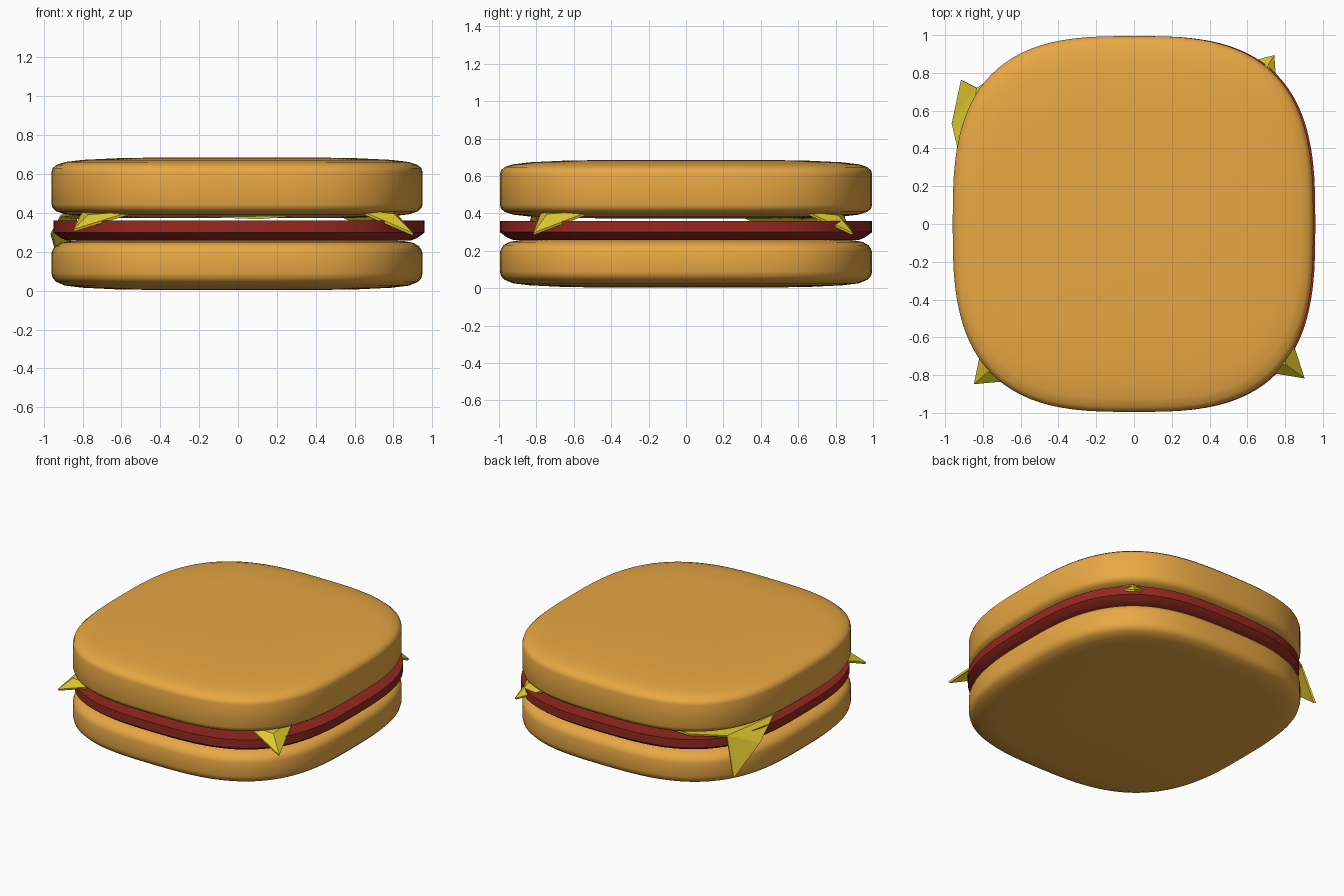
import bpy, bmesh, math

if "Cube" in bpy.data.objects:
    bpy.data.objects.remove(bpy.data.objects["Cube"])


def material(name, color):
    m = bpy.data.materials.new(name)
    m.diffuse_color = (*color, 1)
    m.use_nodes = True
    m.node_tree.nodes["Principled BSDF"].inputs["Base Color"].default_value = m.diffuse_color
    return m


def finish(name, bm, mat, angle=None):
    bmesh.ops.recalc_face_normals(bm, faces=bm.faces)
    me = bpy.data.meshes.new(name)
    bm.to_mesh(me)
    bm.free()
    me.materials.append(mat)
    ob = bpy.data.objects.new(name, me)
    bpy.context.collection.objects.link(ob)
    if angle:
        bpy.ops.object.select_all(action='DESELECT')
        ob.select_set(True)
        bpy.context.view_layer.objects.active = ob
        bpy.ops.object.shade_smooth_by_angle(angle=math.radians(angle))
    return ob


def rounded_square(t, a, b, n=2.95):
    c, s = math.cos(t), math.sin(t)
    return (a * math.copysign(abs(c) ** (2 / n), c),
            b * math.copysign(abs(s) ** (2 / n), s))


def slab(name, profile, mat, cx, angle, segs=96):
    """Loft rounded-square rings; profile rows are (inset from the rim, z)."""
    bm = bmesh.new()
    rings = []
    for inset, z in profile:
        ring = []
        for i in range(segs):
            x, y = rounded_square(2 * math.pi * i / segs, 0.955 - inset, 0.995 - inset)
            ring.append(bm.verts.new((x + cx, y, z)))
        rings.append(ring)
    for lo, hi in zip(rings, rings[1:]):
        for i in range(segs):
            j = (i + 1) % segs
            bm.faces.new((lo[i], lo[j], hi[j], hi[i]))
    bm.faces.new(rings[0])
    bm.faces.new(rings[-1])
    return finish(name, bm, mat, angle)


bread = material("bread", (0.81, 0.39, 0.057))
meat = material("meat", (0.30, 0.022, 0.014))
cheese = material("cheese", (0.75, 0.58, 0.028))

# Buns: soft-edged slabs with slightly domed faces
slab("bottom_bun", [(0.6, 0.003), (0.35, 0.006), (0.16, 0.015), (0.07, 0.026), (0.025, 0.045),
                    (0.006, 0.065), (0, 0.09), (0, 0.19), (0.006, 0.21), (0.02, 0.23),
                    (0.05, 0.247), (0.1, 0.256), (0.25, 0.26), (0.6, 0.262)], bread, -0.005, 50)
slab("top_bun", [(0.6, 0.373), (0.35, 0.375), (0.16, 0.383), (0.07, 0.393), (0.025, 0.408),
                 (0.006, 0.425), (0, 0.445), (0, 0.61), (0.006, 0.63), (0.025, 0.647),
                 (0.07, 0.662), (0.16, 0.673), (0.35, 0.682), (0.6, 0.686)], bread, -0.005, 50)

# Patty: upright rim with a sloping underside
slab("patty", [(0.07, 0.258), (0.04, 0.27), (0.012, 0.29), (0, 0.30), (0, 0.36)], meat, 0.005, 30)

# Cheese slice: flat sheet under the top bun with four drooping corner flaps
bm = bmesh.new()
sheet = [(-0.8, -0.62, 0.40), (-0.55, -0.82, 0.40), (0.1, -0.8, 0.375), (0.62, -0.77, 0.41),
         (0.8, -0.5, 0.41), (0.76, 0.65, 0.40), (0.5, 0.83, 0.40), (-0.62, 0.85, 0.38),
         (-0.83, 0.72, 0.375), (-0.91, 0.3, 0.385)]
v = [bm.verts.new(p) for p in sheet]
mid = bm.verts.new((0, 0, 0.40))
for i in range(len(v)):
    bm.faces.new((v[i], v[(i + 1) % len(v)], mid))
# Each front or right flap bends over the patty rim at a ridge point
for i, j, bend, tip in [(0, 1, (-0.77, -0.78, 0.385), (-0.845, -0.845, 0.31)),
                        (3, 4, (0.80, -0.74, 0.39), (0.9, -0.815, 0.29)),
                        (5, 6, (0.69, 0.81, 0.385), (0.74, 0.89, 0.29))]:
    b, t = bm.verts.new(bend), bm.verts.new(tip)
    bm.faces.new((v[j], v[i], b))
    bm.faces.new((v[i], t, b))
    bm.faces.new((t, v[j], b))
tip = bm.verts.new((-0.91, 0.76, 0.11))
side = bm.verts.new((-0.96, 0.53, 0.29))
bm.faces.new((v[8], side, tip))
bm.faces.new((v[9], side, v[8]))
slice_ob = finish("cheese_slice", bm, cheese)
mod = slice_ob.modifiers.new("thickness", 'SOLIDIFY')
mod.thickness = 0.014
mod.offset = 0
